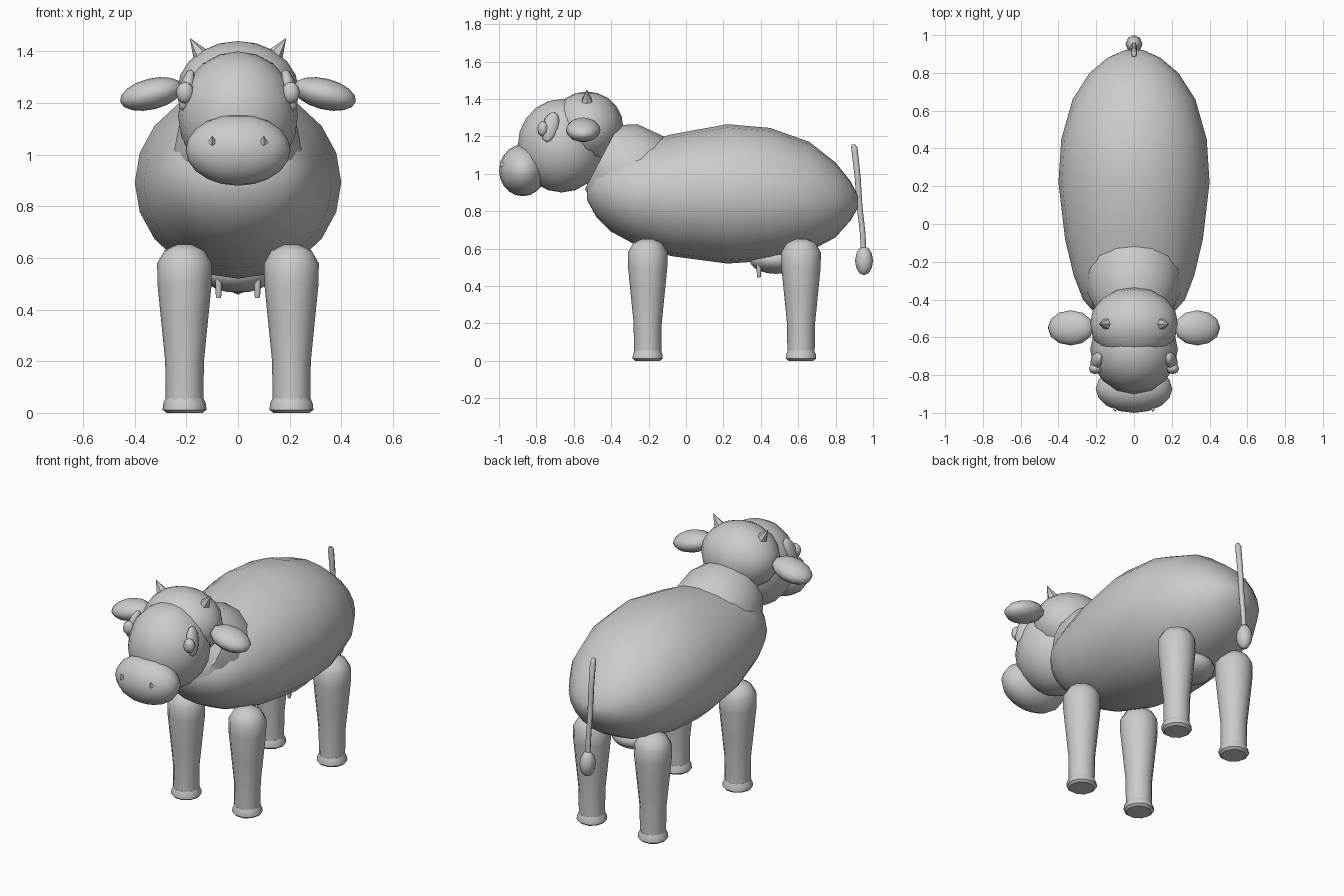
import bpy, math
from mathutils import Vector, Matrix

cube = bpy.data.objects.get("Cube")
if cube:
    bpy.data.objects.remove(cube, do_unlink=True)

grey = bpy.data.materials.new("plain grey")
grey.use_nodes = True
grey.diffuse_color = (0.6, 0.6, 0.6, 1)
grey.node_tree.nodes["Principled BSDF"].inputs["Base Color"].default_value = (0.6, 0.6, 0.6, 1)


def finish(obj, name, angle=60):
    obj.name = name
    obj.data.materials.clear()
    obj.data.materials.append(grey)
    bpy.ops.object.select_all(action='DESELECT')
    obj.select_set(True)
    bpy.context.view_layer.objects.active = obj
    bpy.ops.object.shade_smooth_by_angle(angle=math.radians(angle))
    return obj


def loft(name, rings, sides=16, angle=60):
    """Skin rings of (centre, half axis u, half axis v), capped at both ends."""
    verts, faces = [], []
    for c, u, v in rings:
        for i in range(sides):
            a = math.tau * i / sides
            verts.append(Vector(c) + Vector(u) * math.cos(a) + Vector(v) * math.sin(a))
    for r in range(len(rings) - 1):
        for i in range(sides):
            j = (i + 1) % sides
            a, b = r * sides, (r + 1) * sides
            faces.append((a + i, a + j, b + j, b + i))
    faces.append(tuple(reversed(range(sides))))
    faces.append(tuple(range(len(verts) - sides, len(verts))))
    mesh = bpy.data.meshes.new(name)
    mesh.from_pydata(verts, [], faces)
    obj = bpy.data.objects.new(name, mesh)
    bpy.context.collection.objects.link(obj)
    return finish(obj, name, angle)


def lathe(name, x, y, profile, sides=12, angle=60):
    """Round upright part from (z, radius) pairs."""
    return loft(name, [((x, y, z), (r, 0, 0), (0, r, 0)) for z, r in profile], sides, angle)


def ball(name, centre, radii, rot=(0, 0, 0), segments=16, rings=10):
    bpy.ops.mesh.primitive_uv_sphere_add(segments=segments, ring_count=rings,
                                         location=centre, rotation=rot)
    obj = bpy.context.object
    obj.scale = radii
    return finish(obj, name, 80)


def spike(name, base, tip, radius, sides=6):
    base, tip = Vector(base), Vector(tip)
    d = tip - base
    bpy.ops.mesh.primitive_cone_add(vertices=sides, radius1=radius, radius2=0, depth=d.length,
                                    location=(base + tip) / 2,
                                    rotation=d.to_track_quat('Z', 'Y').to_euler())
    return finish(bpy.context.object, name, 50)


# Body: y, underside z, back z, half width
body = [(-0.53, 0.86, 0.94, 0.06), (-0.48, 0.77, 1.05, 0.20), (-0.40, 0.69, 1.12, 0.27),
        (-0.27, 0.62, 1.16, 0.32), (-0.08, 0.56, 1.21, 0.365), (0.22, 0.52, 1.265, 0.40),
        (0.45, 0.535, 1.245, 0.385), (0.66, 0.585, 1.17, 0.325), (0.80, 0.66, 1.06, 0.235),
        (0.88, 0.75, 0.96, 0.14), (0.92, 0.82, 0.88, 0.05)]
loft("body", [((0, y, (a + b) / 2), (w, 0, 0), (0, 0, (b - a) / 2)) for y, a, b, w in body], 20)

# Neck: tilted rings given by throat point, nape point and half width
neck = [((-0.54, 0.92), (-0.36, 1.26), 0.20), ((-0.48, 0.79), (-0.26, 1.265), 0.245),
        ((-0.38, 0.74), (-0.12, 1.20), 0.26), ((-0.2, 0.75), (-0.02, 1.10), 0.20)]
rings = []
for (y0, z0), (y1, z1), w in neck:
    rings.append(((0, (y0 + y1) / 2, (z0 + z1) / 2), (w, 0, 0), (0, (y1 - y0) / 2, (z1 - z0) / 2)))
loft("neck", rings)

# Head
ball("skull", (0, -0.53, 1.25), (0.235, 0.195, 0.19))
ball("face", (0, -0.665, 1.15), (0.232, 0.235, 0.25))
ball("muzzle", (0, -0.873, 1.018), (0.203, 0.127, 0.138))

# Udder
ball("udder", (0, 0.48, 0.54), (0.14, 0.14, 0.075))

for side, label in ((1, "left"), (-1, "right")):
    # Head details
    ball(label + "_ear", (side * 0.335, -0.55, 1.235), (0.125, 0.093, 0.06),
         (0, side * math.radians(14), 0), 12, 8)
    spike(label + "_horn", (side * 0.14, -0.53, 1.38), (side * 0.187, -0.53, 1.452), 0.036)
    ball(label + "_eyelid", (side * 0.198, -0.725, 1.25), (0.03, 0.045, 0.085),
         (math.radians(-15), side * math.radians(-12), 0), 8, 6)
    ball(label + "_eye", (side * 0.205, -0.765, 1.24), (0.035, 0.03, 0.042), (0, 0, 0), 8, 6)
    spike(label + "_nostril", (side * 0.1, -0.975, 1.055), (side * 0.1, -0.995, 1.035), 0.024, 3)
    # Teats
    lathe(label + "_teat", side * 0.075, 0.39, [(0.445, 0.008), (0.455, 0.011), (0.53, 0.014)], 8)
    # Legs and hooves
    for y, end in ((-0.205, "front"), (0.615, "back")):
        leg = [(0.04, 0.073), (0.2, 0.075), (0.35, 0.09), (0.5, 0.105), (0.58, 0.106),
               (0.63, 0.077), (0.652, 0.03)]
        lathe(f"{end}_{label}_leg", side * 0.207, y, leg)
        hoof = [(0, 0.07), (0.012, 0.085), (0.035, 0.083), (0.055, 0.074)]
        lathe(f"{end}_{label}_hoof", side * 0.207, y, hoof, 10, 40)

# Tail and tuft
tail = [(0.895, 1.157, 0.01), (0.9, 1.14, 0.017), (0.918, 0.98, 0.016), (0.928, 0.83, 0.015),
        (0.945, 0.68, 0.015), (0.95, 0.57, 0.014)]
loft("tail", [((0, y, z), (r, 0, 0), (0, r, 0)) for y, z, r in tail], 8)
ball("tail_tuft", (0, 0.952, 0.535), (0.045, 0.048, 0.077), (0, 0, 0), 8, 6)
